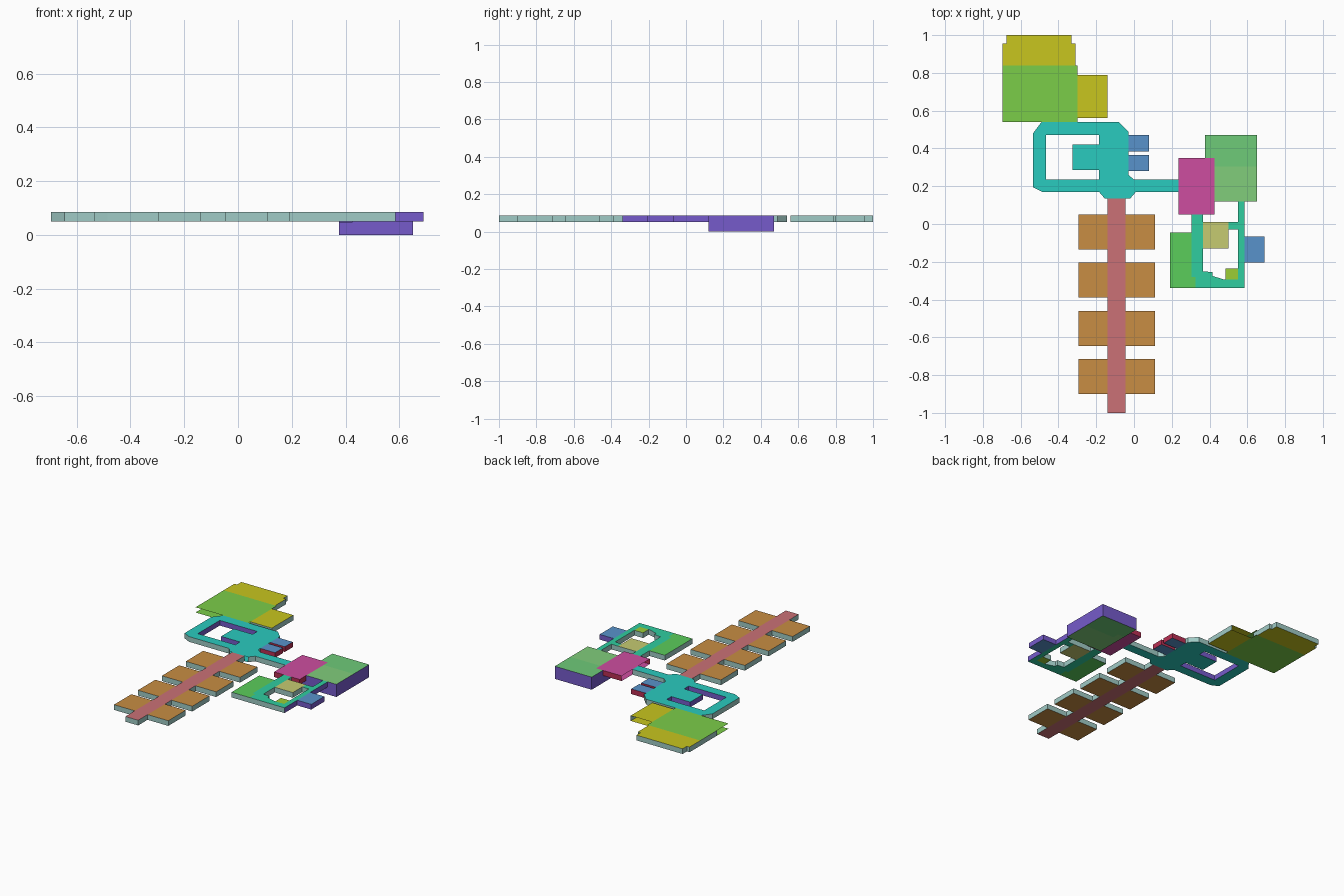
import bpy, bmesh

if "Cube" in bpy.data.objects:
    bpy.data.objects.remove(bpy.data.objects["Cube"])

FLOOR, CEIL = 0.05, 0.085
TEAL_WALL, VIOLET, CRIMSON = (.62, .79, .77), (.46, .36, .79), (.72, .20, .33)
mats = {}


def material(rgb):
    if rgb not in mats:
        m = bpy.data.materials.new("paint_%d" % len(mats))
        m.diffuse_color = (*[c ** 2.2 for c in rgb], 1)
        m.use_nodes = True
        m.node_tree.nodes["Principled BSDF"].inputs["Base Color"].default_value = m.diffuse_color
        mats[rgb] = m
    return mats[rgb]


def finish(bm, name, colors):
    me = bpy.data.meshes.new(name)
    bm.to_mesh(me)
    bm.free()
    for c in colors:
        me.materials.append(material(c))
    ob = bpy.data.objects.new(name, me)
    bpy.context.collection.objects.link(ob)
    return ob


def add_walls(bm, pts, z0, z1, mat=0, skip=(), closed=True, flip=False):
    n = len(pts)
    for i in range(n if closed else n - 1):
        if i in skip:
            continue
        a, b = pts[i], pts[(i + 1) % n]
        if flip:
            a, b = b, a
        f = bm.faces.new([bm.verts.new(p) for p in
                          ((*a, z0), (*b, z0), (*b, z1), (*a, z1))])
        f.material_index = mat


def add_plate(bm, loops, z, up):
    edges = []
    for pts in loops:
        vs = [bm.verts.new((*p, z)) for p in pts]
        edges += [bm.edges.new((vs[i - 1], vs[i])) for i in range(len(vs))]
    res = bmesh.ops.triangle_fill(bm, use_beauty=True, use_dissolve=False,
                                  edges=edges, normal=(0, 0, 1))
    for f in [g for g in res["geom"] if isinstance(g, bmesh.types.BMFace)]:
        f.normal_update()
        if (f.normal.z > 0) != up:
            f.normal_flip()


def clockwise(pts):
    return sum(pts[i - 1][0] * pts[i][1] - pts[i][0] * pts[i - 1][1]
               for i in range(len(pts))) < 0


def room(name, pts, color, wall=TEAL_WALL, z0=FLOOR, z1=CEIL, skip=(), hole=None):
    """Floor, ceiling and perimeter walls; skip lists the open edges."""
    bm = bmesh.new()
    loops = [pts] + ([hole] if hole else [])
    add_plate(bm, loops, z0, False)
    add_plate(bm, loops, z1, True)
    add_walls(bm, pts, z0, z1, 1, skip, flip=clockwise(pts))
    if hole:
        add_walls(bm, hole, z0, z1, 2, flip=not clockwise(hole))
    return finish(bm, name, (color, wall, VIOLET))


def rect(x0, x1, y0, y1):
    # edges: 0 front, 1 right, 2 back, 3 left
    return [(x0, y0), (x1, y0), (x1, y1), (x0, y1)]


def wall_run(name, pts, color):
    bm = bmesh.new()
    add_walls(bm, pts, FLOOR, CEIL, closed=False)
    finish(bm, name, (color,))


ORANGE, BLUE, YELLOW = (.78, .55, .27), (.35, .57, .79), (.78, .77, .14)

# long corridor with four pairs of side rooms
room("long_corridor", rect(-.14, -.045, -1, .135), (.79, .44, .46), skip=(2,))
for i in range(4):
    y = .05 - i * .255
    room("left_cell_%d" % i, rect(-.295, -.14, y - .185, y), ORANGE, skip=(1,))
    room("right_cell_%d" % i, rect(-.045, .11, y - .185, y), ORANGE, skip=(3,))

# ring-shaped hall around a courtyard, with an alcove
room("ring_hall",
     [(-.535, .48), (-.49, .54), (-.08, .54), (-.03, .49), (-.03, .26), (0, .235),
      (.235, .235), (.235, .17), (.01, .17), (-.02, .135), (-.155, .135),
      (-.185, .17), (-.485, .17), (-.535, .195)],
     (.18, .79, .74), skip=(6, 9),
     hole=[(-.465, .47), (-.185, .47), (-.185, .42), (-.325, .42), (-.325, .285),
           (-.185, .285), (-.185, .235), (-.465, .235)])
for i, y in enumerate((.28, .385)):
    room("small_blue_room_%d" % i, rect(-.03, .08, y, y + .085), BLUE, CRIMSON, skip=(3,))

# large back hall: floor and ceiling sheets with inset walls
room("back_hall_rear",
     [(-.695, .84), (-.31, .84), (-.31, .955), (-.33, .955), (-.33, 1),
      (-.675, 1), (-.675, .955), (-.695, .955)], YELLOW, skip=(0, 1))
room("back_hall_front", rect(-.695, -.30, .54, .84), (.48, .80, .29), skip=(0, 1, 2, 3))
wall_run("back_hall_inset_walls",
         [(-.695, .84), (-.695, .66), (-.645, .605), (-.36, .605)], TEAL_WALL)
wall_run("back_hall_side_wall", [(-.31, .80), (-.31, .955)], TEAL_WALL)
room("back_annex", rect(-.30, -.14, .56, .79), YELLOW, skip=(2, 3))

# link room and deep two-level room
room("link_room", rect(.235, .425, .05, .35), (.80, .31, .62), CRIMSON, skip=(3,))
room("deep_room_rear", [(.425, .305), (.65, .305), (.65, .47), (.375, .47),
                        (.375, .35), (.425, .35)],
     (.43, .79, .47), VIOLET, z0=0, skip=(0,))
room("deep_room_front", rect(.425, .65, .12, .305), (.50, .80, .48), VIOLET,
     z0=0, skip=(2,))
room("deep_room_step", rect(.375, .425, .12, .35), (.50, .80, .48), VIOLET,
     z0=0, z1=FLOOR - .002, skip=(1, 2))

# winding corridor with its side rooms
room("winding_corridor",
     [(.305, .05), (.365, .05), (.365, -.25), (.415, -.255), (.415, -.275),
      (.48, -.295), (.55, -.295), (.55, -.03), (.50, -.03), (.50, .01), (.55, .01),
      (.55, .12), (.585, .12), (.585, -.34), (.325, -.34), (.325, -.28), (.305, -.28)],
     (.20, .80, .62), skip=(0, 8, 11, 12))
wall_run("winding_corridor_right_wall", [(.585, -.34), (.585, .12)], VIOLET)
room("west_room", [(.19, -.34), (.325, -.34), (.325, -.28), (.305, -.28),
                   (.305, -.045), (.19, -.045)], (.36, .80, .36), skip=(1, 2, 3))
room("inner_room", rect(.365, .50, -.13, .01), (.77, .79, .44), skip=(3,))
room("corner_closet", rect(.485, .55, -.295, -.235), (.60, .80, .22), skip=(0, 1))
room("east_room", rect(.585, .69, -.205, -.065), BLUE, VIOLET, skip=(3,))
